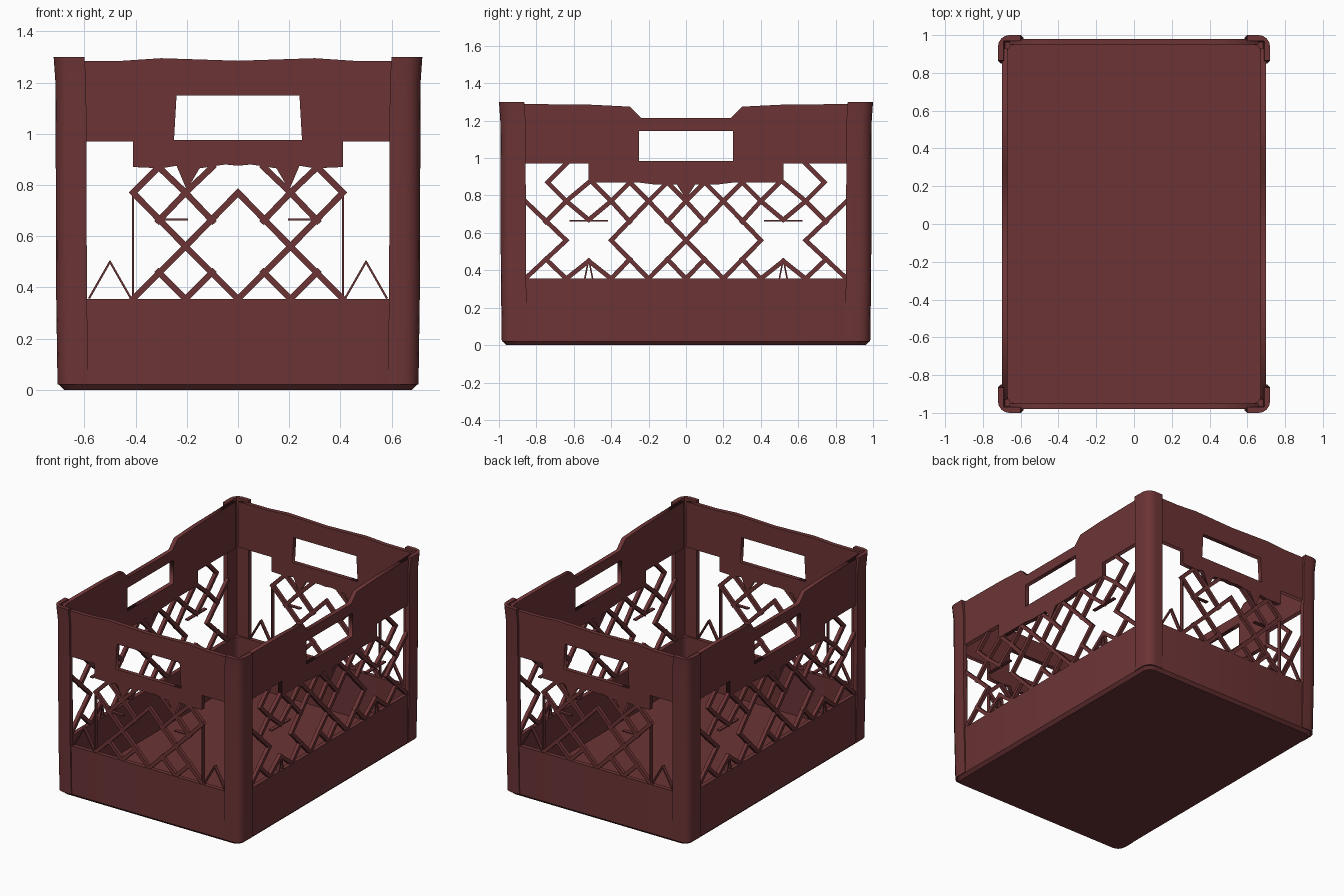
import bpy, bmesh, math
from mathutils import Vector

if "Cube" in bpy.data.objects:
    bpy.data.objects.remove(bpy.data.objects["Cube"])

HX, HY, TOP, BAND, T = 0.70, 0.98, 1.29, 0.355, 0.03

plastic = bpy.data.materials.new("dark_red_plastic")
plastic.diffuse_color = (0.15, 0.034, 0.036, 1)
plastic.use_nodes = True
plastic.node_tree.nodes["Principled BSDF"].inputs["Base Color"].default_value = plastic.diffuse_color


def finish(bm, name):
    bmesh.ops.recalc_face_normals(bm, faces=bm.faces)
    me = bpy.data.meshes.new(name)
    bm.to_mesh(me)
    bm.free()
    ob = bpy.data.objects.new(name, me)
    bpy.context.collection.objects.link(ob)
    me.materials.append(plastic)
    return ob


def rounded_rect(hx, hy, r, n=4):
    pts = []
    for q, (sx, sy) in enumerate([(1, 1), (-1, 1), (-1, -1), (1, -1)]):
        for i in range(n + 1):
            a = math.pi / 2 * (q + i / n)
            pts.append((sx * (hx - r) + r * math.cos(a), sy * (hy - r) + r * math.sin(a)))
    return pts


def mirrored(half):
    """Closed outline from its right half."""
    return half + [(-u, z) for u, z in reversed(half) if u > 0]


# Tray: floor and the solid lower band
bm = bmesh.new()
rings = []
for inset, z in [(0.02, 0), (0, 0.02), (0, BAND), (T, BAND), (T, 0.03)]:
    rings.append([bm.verts.new((x, y, z)) for x, y in rounded_rect(HX - inset, HY - inset, 0.07 - inset)])
for a, b in zip(rings, rings[1:]):
    for i in range(len(a)):
        j = (i + 1) % len(a)
        bm.faces.new((a[i], a[j], b[j], b[i]))
bm.faces.new(rings[0])
bm.faces.new(rings[-1])
tray = finish(bm, "tray")

# Corner posts: thin rounded angles that lean slightly outwards
def corner_post(sx, sy):
    px, py, r = HX + 0.005, HY + 0.005, 0.06
    sec = [(px - 0.12, py)]
    sec += [(px - r + r * math.sin(a), py - r + r * math.cos(a)) for a in (i * math.pi / 8 for i in range(5))]
    sec += [(px, py - 0.135), (px - T, py - 0.135), (px - T, py - T), (px - 0.12, py - T)]
    bm = bmesh.new()
    levels = [[bm.verts.new((sx * (x + d), sy * (y + d), z)) for x, y in sec]
              for z, d in [(0.02, 0), (0.36, 0.005), (1.2, 0.008), (1.3, 0.015)]]
    for a, b in zip(levels, levels[1:]):
        for i in range(len(sec)):
            j = (i + 1) % len(sec)
            bm.faces.new((a[i], a[j], b[j], b[i]))
    bm.faces.new(levels[0])
    bm.faces.new(levels[-1])
    return finish(bm, "corner_post")


posts = [corner_post(sx, sy) for sx in (1, -1) for sy in (1, -1)]


# Upper rails: flat outlines with a handle hole, thickened
def rail(name, outline, hole, loc, turn):
    cu = bpy.data.curves.new(name, "CURVE")
    cu.dimensions, cu.fill_mode, cu.extrude = "2D", "BOTH", T / 2
    for pts in (outline, hole):
        sp = cu.splines.new("POLY")
        sp.points.add(len(pts) - 1)
        for p, (u, z) in zip(sp.points, pts):
            p.co = (u, z, 0, 1)
        sp.use_cyclic_u = True
    ob = bpy.data.objects.new(name, cu)
    bpy.context.collection.objects.link(ob)
    ob.location, ob.rotation_euler = loc, (math.pi / 2, 0, turn)
    cu.materials.append(plastic)
    bpy.ops.object.select_all(action="DESELECT")
    ob.select_set(True)
    bpy.context.view_layer.objects.active = ob
    bpy.ops.object.convert(target="MESH")
    return ob


# Lattice: thin straight strips lying in a wall plane
def lattice(name, lines, loc, turn, width=0.024, depth=0.024):
    bm = bmesh.new()
    for line in lines:
        for s in (1, -1):
            for (u0, z0), (u1, z1) in zip(line, line[1:]):
                a, b = Vector((s * u0, 0, z0)), Vector((s * u1, 0, z1))
                d = (b - a).normalized()
                n = Vector((-d.z, 0, d.x)) * width / 2
                a, b = a - d * width / 2, b + d * width / 2
                y = Vector((0, depth / 2, 0))
                lo = [bm.verts.new(p - y) for p in (a + n, b + n, b - n, a - n)]
                hi = [bm.verts.new(p + y) for p in (a + n, b + n, b - n, a - n)]
                bm.faces.new(lo)
                bm.faces.new(hi)
                for i in range(4):
                    j = (i + 1) % 4
                    bm.faces.new((lo[i], lo[j], hi[j], hi[i]))
    ob = finish(bm, name)
    ob.location, ob.rotation_euler = loc, (0, 0, turn)
    return ob


def spike(u, half, z0, z1):
    return [(u - half, z0), (u, z1), (u + half, z0)]


# Right halves of the outlines
end_half = [(0, 1.285), (0.3, 1.295), (0.45, 1.285), (0.66, 1.285), (0.66, 0.97), (0.41, 0.97), (0.41, 0.87),
            (0.3, 0.865), (0.24, 0.875), (0.2, 0.78), (0.15, 0.865), (0.05, 0.88), (0, 0.875)]
side_half = [(0, 1.215), (0.24, 1.215), (0.30, 1.275), (0.5, 1.285), (0.93, 1.29), (0.93, 0.97),
             (0.52, 0.97), (0.52, 0.87), (0.26, 0.87), (0.18, 0.86), (0.05, 0.86), (0, 0.78)]
end_hole = mirrored([(0.24, 1.15), (0.25, 0.975)])
side_hole = mirrored([(0.25, 1.145), (0.25, 0.985)])

end_lines = [
    [(0, 0.77), (0.205, 0.56), (0, 0.355)],
    [(0.41, 0.77), (0.205, 0.56), (0.41, 0.355)],
    [(0.1, 0.46), (0.205, 0.355), (0.31, 0.46)],
    [(0.1, 0.66), (0.205, 0.77), (0.31, 0.66)],
    [(0.1, 0.87), (0.205, 0.77), (0.31, 0.87), (0.41, 0.77)],
]
side_lines = [
    [(0.2, 0.77), (0.4, 0.56), (0.2, 0.355), (0, 0.56), (0.2, 0.77)],
    [(0.86, 0.77), (0.64, 0.56), (0.86, 0.355)],
    [(0, 0.355), (0.1, 0.46)],
    [(0.3, 0.46), (0.4, 0.355), (0.52, 0.45), (0.64, 0.355), (0.75, 0.46)],
    [(0, 0.77), (0.1, 0.66)],
    [(0.3, 0.66), (0.4, 0.77), (0.52, 0.67), (0.64, 0.77), (0.75, 0.66)],
    [(0, 0.77), (0.1, 0.87), (0.2, 0.77), (0.3, 0.87), (0.4, 0.77), (0.5, 0.87)],
    [(0.64, 0.77), (0.74, 0.87), (0.64, 0.97)],
    [(0.52, 0.87), (0.64, 0.77)],
]
thin_end = [[(0.41, 0.36), (0.41, 0.78)], spike(0.5, 0.08, 0.36, 0.5), [(0.2, 0.665), (0.31, 0.665)]]
thin_side = [[(0.42, 0.665), (0.62, 0.665)], spike(0.52, 0.02, 0.36, 0.46)]

# Four walls
for tag, s, turn in (("front", -1, 0), ("back", 1, math.pi)):
    loc = (0, s * (HY - T / 2), 0)
    rail(tag + "_rail", mirrored(end_half), end_hole, loc, turn)
    lattice(tag + "_lattice", end_lines, loc, turn)
    lattice(tag + "_thin_strips", thin_end, loc, turn, 0.008)
for tag, s, turn in (("right", 1, math.pi / 2), ("left", -1, -math.pi / 2)):
    loc = (s * (HX - T / 2), 0, 0)
    rail(tag + "_rail", mirrored(side_half), side_hole, loc, turn)
    lattice(tag + "_lattice", side_lines, loc, turn)
    lattice(tag + "_thin_strips", thin_side, loc, turn, 0.008)

# Smooth the rounded corners only
bpy.ops.object.select_all(action="DESELECT")
for ob in [tray] + posts:
    ob.select_set(True)
bpy.context.view_layer.objects.active = tray
bpy.ops.object.shade_smooth_by_angle(angle=math.radians(35))
